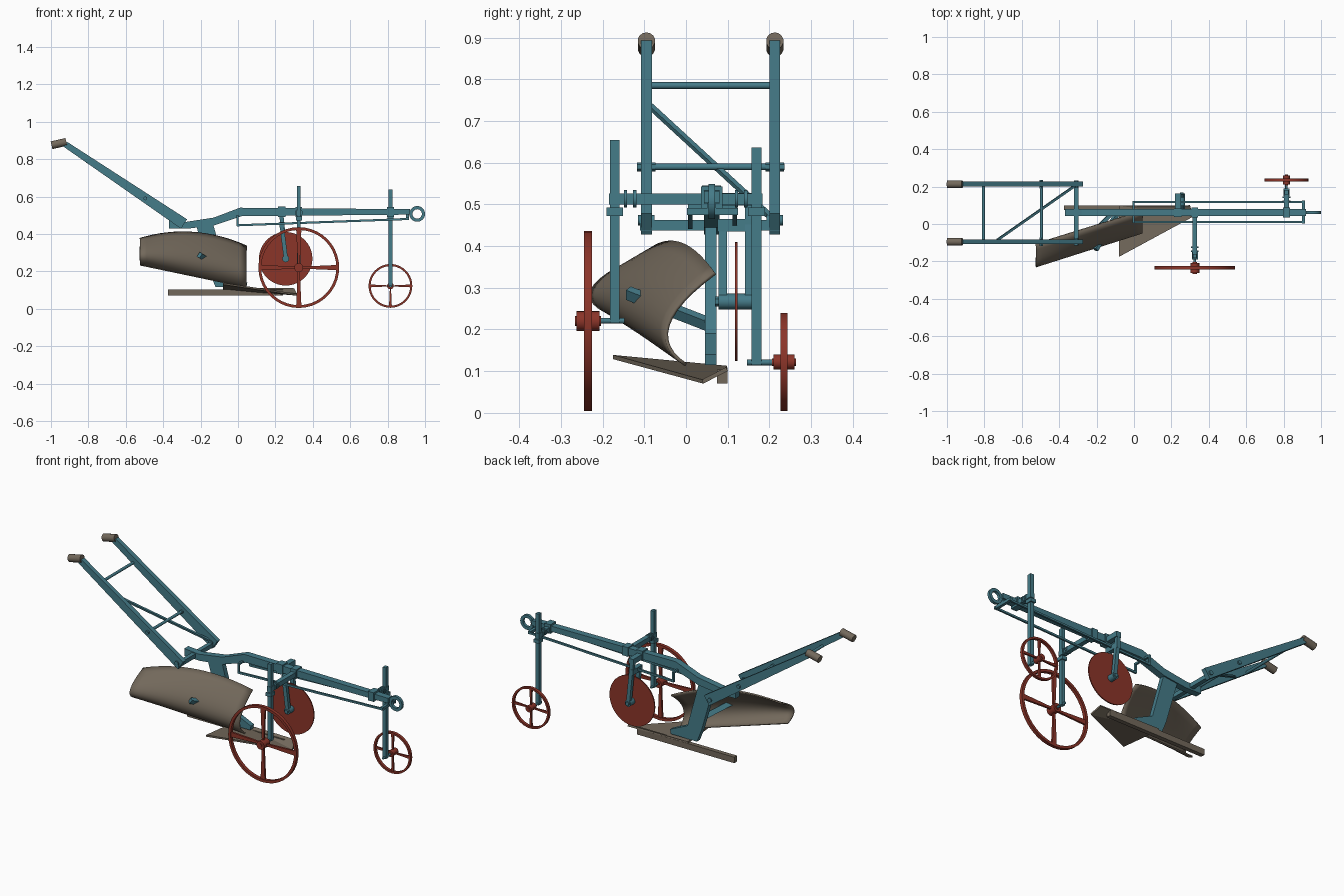
import bpy, bmesh, math
from mathutils import Vector, Matrix

if "Cube" in bpy.data.objects:
    bpy.data.objects.remove(bpy.data.objects["Cube"])


def mat(name, c):
    m = bpy.data.materials.new(name)
    m.diffuse_color = (*c, 1)
    m.use_nodes = True
    m.node_tree.nodes["Principled BSDF"].inputs["Base Color"].default_value = m.diffuse_color
    return m


TEAL = mat("teal paint", (0.06, 0.2, 0.25))
RED = mat("red paint", (0.26, 0.035, 0.022))
STEEL = mat("worn brown steel", (0.17, 0.14, 0.105))


def finish(name, bm, m, smooth=False):
    bmesh.ops.recalc_face_normals(bm, faces=bm.faces)
    me = bpy.data.meshes.new(name)
    bm.to_mesh(me)
    bm.free()
    ob = bpy.data.objects.new(name, me)
    bpy.context.collection.objects.link(ob)
    me.materials.append(m)
    if smooth:
        bpy.ops.object.select_all(action='DESELECT')
        ob.select_set(True)
        bpy.context.view_layer.objects.active = ob
        bpy.ops.object.shade_smooth_by_angle(angle=math.radians(35))
    return ob


def frame(a, b):
    """Matrix with local z along a-b and local x as close to world y as possible."""
    a, b = Vector(a), Vector(b)
    d = (b - a).normalized()
    ref = Vector((1, 0, 0)) if abs(d.y) > 0.99 else Vector((0, 1, 0))
    v = d.cross(ref).normalized()
    u = v.cross(d)
    r = Matrix((u, v, d)).transposed().to_4x4()
    return Matrix.Translation((a + b) / 2) @ r, (b - a).length


def bar(name, a, b, w, h, m=TEAL):
    M, L = frame(a, b)
    bm = bmesh.new()
    bmesh.ops.create_cube(bm, size=1, matrix=M @ Matrix.Diagonal((w, h, L, 1)))
    return finish(name, bm, m)


def rod(name, a, b, r, m=TEAL, n=12):
    M, L = frame(a, b)
    bm = bmesh.new()
    bmesh.ops.create_cone(bm, cap_ends=True, segments=n, radius1=r, radius2=r, depth=L, matrix=M)
    return finish(name, bm, m, n > 8)


def prism(name, pts, y0, y1, m=TEAL):
    """Side profile in x and z, extruded across y."""
    bm = bmesh.new()
    f = bm.faces.new([bm.verts.new((x, y0, z)) for x, z in pts])
    ext = bmesh.ops.extrude_face_region(bm, geom=[f])['geom']
    vs = [g for g in ext if isinstance(g, bmesh.types.BMVert)]
    bmesh.ops.translate(bm, verts=vs, vec=(0, y1 - y0, 0))
    return finish(name, bm, m)


def ring(name, c, r_in, r_out, w, m, n=40):
    """Flat band around the y axis."""
    bm = bmesh.new()
    loops = []
    for i in range(n):
        t = 2 * math.pi * i / n
        loops.append([bm.verts.new((c[0] + r * math.cos(t), c[1] + y, c[2] + r * math.sin(t)))
                      for r, y in ((r_in, -w / 2), (r_out, -w / 2), (r_out, w / 2), (r_in, w / 2))])
    for i in range(n):
        p, q = loops[i], loops[(i + 1) % n]
        for k in range(4):
            bm.faces.new((p[k], p[(k + 1) % 4], q[(k + 1) % 4], q[k]))
    return finish(name, bm, m, True)


def wheel(name, c, r, rim, w, hub_r, hub_w):
    x, y, z = c
    ring(name + "_rim", c, r - rim, r, w, RED)
    rod(name + "_hub", (x, y - hub_w / 2, z), (x, y + hub_w / 2, z), hub_r, RED, 20)
    rod(name + "_axle_cap", (x, y - hub_w / 2 - .004, z), (x, y + hub_w / 2 + .004, z), hub_r * .5, RED)
    # spokes widen towards the rim
    for k in range(4):
        t = k * math.pi / 2
        d, s = Vector((math.cos(t), math.sin(t))), Vector((-math.sin(t), math.cos(t)))
        o, i0, i1 = Vector((x, z)), hub_r * .6, r - rim * .6
        prism(f"{name}_spoke_{k}", [o + d * i0 - s * r * .025, o + d * i1 - s * r * .065,
                                    o + d * i1 + s * r * .065, o + d * i0 + s * r * .025],
              y - w * .3, y + w * .3, RED)


# main beam and hitch ring
prism("beam", [(-.37, .43), (-.27, .428), (-.13, .445), (.02, .495), (.92, .503), (.92, .532),
               (.01, .54), (-.13, .487), (-.28, .464), (-.37, .472)], .043, .08)
ring("hitch_ring", (.958, .0615, .507), .025, .042, .016, TEAL, 28)

# handles, grips and cross rods
for side, y in (("right", -.095), ("left", .213)):
    prism(f"{side}_handle", [(-.935, .868), (-.305, .428), (-.272, .478), (-.915, .893)],
          y - .013, y + .013)
    rod(f"{side}_grip", (-.997, y, .874), (-.918, y, .892), .021, STEEL, 14)
    rod(f"{side}_handle_bolt", (-.31, y - .02, .462), (-.31, y + .02, .462), .012)
    rod(f"{side}_rod_nut", (-.495, y - .022, .59), (-.495, y + .022, .59), .011, n=6)
rod("upper_cross_rod", (-.805, -.095, .785), (-.805, .213, .785), .008)
rod("middle_cross_rod", (-.495, -.118, .59), (-.495, .236, .59), .008)
bar("lower_cross_bar", (-.31, -.11, .45), (-.31, .226, .45), .024, .024)
bar("diagonal_brace", (-.73, -.085, .735), (-.315, .205, .468), .012, .012)

# standard with forward foot, and struts to the mouldboard
prism("standard", [(-.225, .45), (-.135, .46), (-.06, .19), (.05, .14), (.045, .115),
                   (-.12, .115), (-.15, .19)], .045, .073)
bar("lower_strut", (-.09, .055, .212), (-.205, -.138, .287), .02, .028)
bar("upper_strut", (-.12, .055, .34), (-.21, -.035, .36), .02, .028)

# mouldboard: curved section lofted from leading edge to tail
bm = bmesh.new()
NU, NT = 16, 12
grid = []
for i in range(NU + 1):
    u = i / NU
    x = .045 - .57 * u
    lo = Vector((-.17 * u, .115 + .12 * u))
    mid = Vector((-.043 - .182 * u, .21 + .085 * u + .08 * u * (1 - u)))
    hi = Vector((.07 - .175 * u, .335 + .253 * u - .213 * u * u))
    row = []
    for j in range(NT + 1):
        t = j / NT
        p = lo * (2 * (t - .5) * (t - 1)) + mid * (4 * t * (1 - t)) + hi * (2 * t * (t - .5))
        row.append(bm.verts.new((x, p.x, p.y)))
    grid.append(row)
for i in range(NU):
    for j in range(NT):
        bm.faces.new((grid[i][j], grid[i + 1][j], grid[i + 1][j + 1], grid[i][j + 1]))
board = finish("mouldboard", bm, STEEL, True)
sol = board.modifiers.new("thickness", 'SOLIDIFY')
sol.thickness = .008
sol.offset = 0

# share blade and landside bar
bm = bmesh.new()
bm.faces.new([bm.verts.new(p) for p in ((-.08, -.175, .134), (.315, .04, .075),
                                        (.3, .098, .105), (-.08, .098, .108))])
bmesh.ops.triangulate(bm, faces=bm.faces)
share = finish("share", bm, STEEL)
sol = share.modifiers.new("thickness", 'SOLIDIFY')
sol.thickness = .01
sol.offset = 0
bar("landside", (-.375, .087, .087), (.24, .087, .087), .025, .034, STEEL)

# disc coulter with forked hanger
rod("coulter_disc", (.255, .117, .267), (.255, .123, .267), .143, RED, 40)
rod("coulter_hub", (.255, .078, .267), (.255, .162, .267), .019, TEAL)
for k, y in enumerate((.088, .151)):
    bar(f"coulter_arm_{k}", (.232, y, .5 if k else .46), (.257, y, .258), .02, .022)
    rod(f"coulter_nut_{k}", (.255, y - .018, .267), (.255, y + .018, .267), .012, n=6)
bar("coulter_fork", (.235, .075, .45), (.235, .162, .45), .026, .03)
bar("coulter_bracket", (.235, .04, .512), (.235, .162, .512), .03, .03)
bar("coulter_clamp", (.235, .038, .518), (.235, .084, .518), .04, .055)

# land and furrow wheels with their posts and arms
wheel("large_wheel", (.325, -.235, .22), .216, .015, .019, .024, .055)
wheel("small_wheel", (.815, .235, .122), .117, .011, .017, .018, .05)
for side, x, y, z0, z1, ya in (("large", .325, -.171, .215, .655, -.26),
                               ("small", .815, .169, .115, .637, .26)):
    s = 1 if y > 0 else -1
    bar(f"{side}_wheel_post", (x, y, z0), (x, y, z1), .023, .02)
    rod(f"{side}_wheel_axle", (x, y - s * .023, z0 + .006), (x, ya, z0 + .006), .007)
    bar(f"{side}_wheel_arm", (x, .05, .513), (x, y + s * .014, .513), .026, .027)
    bar(f"{side}_post_clamp", (x, y - .02, .482), (x, y + .02, .482), .032, .02)
    bar(f"{side}_beam_clamp", (x, .036, .517), (x, .087, .517), .036, .052)
    for k in (1, 2):
        rod(f"{side}_arm_collar_{k}", (x, y - s * .022 * k, .513), (x, y - s * (.022 * k + .008), .513), .021)

# draft rods slung on both sides of the beam
for side, y in (("right", .01), ("left", .117)):
    bar(f"{side}_draft_rod", (-.005, y, .446), (.915, y, .48), .01, .011)
    bar(f"{side}_draft_hanger", (-.002, y, .442), (-.002, y, .5), .01, .011)
bar("rear_draft_cross", (-.002, .005, .495), (-.002, .122, .495), .011, .011)
bar("front_draft_cross", (.905, .002, .483), (.905, .125, .483), .016, .016)
bar("front_draft_hanger", (.905, .0615, .478), (.905, .0615, .51), .02, .016)
